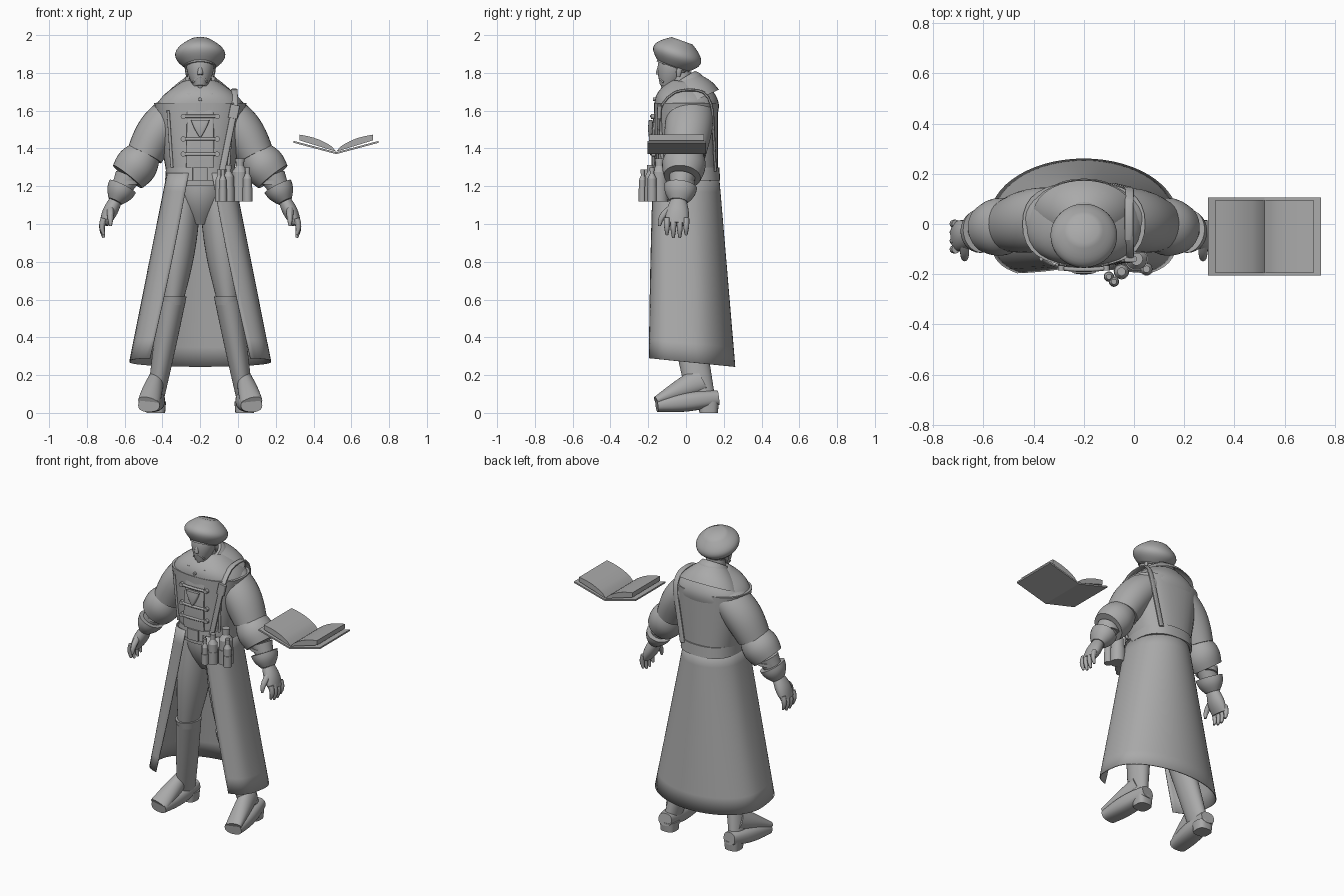
import bpy, bmesh, math
from mathutils import Vector

cube = bpy.data.objects.get("Cube")
if cube:
    bpy.data.objects.remove(cube, do_unlink=True)

BODY = Vector((-.2, 0, 0))      # the figure stands beside the floating book
ACROSS, DEPTH, UP = Vector((1, 0, 0)), Vector((0, 1, 0)), Vector((0, 0, 1))

grey = bpy.data.materials.new("plain_grey")
grey.use_nodes = True
grey.diffuse_color = (.4, .4, .4, 1)
grey.node_tree.nodes["Principled BSDF"].inputs["Base Color"].default_value = grey.diffuse_color


def finish(name, bm, subdivisions=1):
    """Turn a bmesh into a named, smoothly shaded object."""
    bmesh.ops.recalc_face_normals(bm, faces=bm.faces)
    mesh = bpy.data.meshes.new(name)
    bm.to_mesh(mesh)
    bm.free()
    part = bpy.data.objects.new(name, mesh)
    bpy.context.collection.objects.link(part)
    mesh.materials.append(grey)
    if subdivisions:
        smooth = part.modifiers.new("smooth", 'SUBSURF')
        smooth.levels = smooth.render_levels = subdivisions
        smooth.boundary_smooth = 'PRESERVE_CORNERS'
    bpy.ops.object.select_all(action='DESELECT')
    part.select_set(True)
    bpy.context.view_layer.objects.active = part
    bpy.ops.object.shade_smooth_by_angle(angle=math.radians(40))
    return part


def power(value, exponent):
    return math.copysign(abs(value) ** (2 / exponent), value)


def bridge(bm, rows, closed):
    for row, following in zip(rows, rows[1:]):
        count = len(row)
        for k in range(count if closed else count - 1):
            after = (k + 1) % count
            bm.faces.new((row[k], row[after], following[after], following[k]))


def skin(name, points, sizes, ref=DEPTH, square=2, sides=16, cap=True):
    """Skin superelliptic rings set across a path; the second size runs along ref."""
    bm = bmesh.new()
    crease = bm.edges.layers.float.new("crease_edge")
    rings = []
    for i, (point, (wide, deep)) in enumerate(zip(points, sizes)):
        along = (points[min(i + 1, len(points) - 1)] - points[max(i - 1, 0)]).normalized()
        v = (ref - along * ref.dot(along)).normalized()
        u = v.cross(along)
        angles = [math.tau * (k + .5) / sides for k in range(sides)]
        rings.append([bm.verts.new(BODY + point + u * wide * power(math.cos(a), square)
                                   + v * deep * power(math.sin(a), square)) for a in angles])
    bridge(bm, rings, True)
    if cap:
        for ring in (rings[0], rings[-1]):
            for edge in bm.faces.new(ring).edges:
                edge[crease] = 1
    return finish(name, bm)


def limb(name, start, end, wide, deep=None, bulge=0, bend=(0, 0, 0), mirror=False, **style):
    """A tapering form between two points, swelling and bending in the middle."""
    deep = deep or wide
    for flip in (1, -1) if mirror else (1,):
        points, sizes = [], []
        for step in range(7):
            t = step / 6
            swell = math.sin(math.pi * t)
            point = Vector(start).lerp(Vector(end), t) + Vector(bend) * swell
            point.x *= flip
            points.append(point)
            sizes.append([a + (b - a) * t + bulge * swell for a, b in (wide, deep)])
        skin(name, points, sizes, **style)


def pair(name, *shape, **style):
    limb(name, *shape, mirror=True, **style)


# Torso, with a rule for its surface that places everything worn on it
WAIST, CHEST = 1.2, 1.64
SLIM, BROAD, THICK = .17, .25, .172
limb("coat_torso", (0, 0, WAIST), (0, 0, CHEST), (SLIM, BROAD), (THICK, THICK), square=2.5)
limb("coat_shoulders", (0, 0, 1.6), (0, .02, 1.75), (BROAD, .1), (THICK, .1),
     bulge=.03, square=2.3)


def on_torso(x, z, face=-1, lift=0):
    half = SLIM + (BROAD - SLIM) * (z - WAIST) / (CHEST - WAIST)
    reach = THICK * max(0, 1 - abs(x / half) ** 2.5) ** .4
    return Vector((x, face * (reach + lift), z))


limb("belt", (0, 0, 1.23), (0, 0, 1.3), (.19, .185), (.185, .18), square=2.5)
limb("belt_buckle", on_torso(0, 1.23, lift=.01), on_torso(0, 1.3, lift=.01),
     (.04, .04), (.01, .01), square=5)
limb("mantle_collar", (0, .04, 1.65), (0, -.01, 1.76), (.205, .09), (.15, .085),
     bulge=.012, cap=False, sides=20)
limb("neck_scarf", (0, .01, 1.72), (0, -.02, 1.77), (.1, .08), (.1, .08), bulge=.01)
limb("neck", (0, -.01, 1.66), (0, -.03, 1.8), (.07, .06))

# Vest front: placket, clasps, studs, badge and button
limb("vest_placket", on_torso(0, 1.3), (0, -.14, 1.69), (.075, .07), (.01, .01),
     bend=(0, -.015, 0), square=5)
for height in (1.37, 1.45, 1.57):
    bar = [on_torso(step * .03, height, lift=.01) for step in range(-3, 4)]
    skin("vest_clasp", bar, [(.01, .01)] * len(bar), ref=UP, sides=8)
    stud = on_torso(.09, height)
    pair("clasp_stud", stud, stud - DEPTH * .02, (.015, .015), ref=UP, sides=8)
limb("shield_badge", (0, -.187, 1.55), (0, -.187, 1.46), (.05, .005), (.01, .01),
     bulge=.004, square=4)
limb("collar_button", (0, -.12, 1.66), (0, -.175, 1.66), (.015, .01), ref=UP, sides=8)
pair("vest_edging", on_torso(.15, 1.3), on_torso(.17, 1.6), (.008, .008))

# Shoulder strap over the model's left side
levels = [WAIST + .08 + step * .07 for step in range(6)]
front, back = [[on_torso(.1 + .2 * (z - WAIST), z, face, .008) for z in levels]
               for face in (-1, 1)]
strap = front + [Vector((.18, y, 1.71)) for y in (-.06, .02, .1)] + back[::-1]
skin("shoulder_strap", strap, [(.008, .018)] * len(strap), ref=ACROSS, square=4, sides=8)
limb("strap_buckle", front[-2], front[-1], (.025, .025), (.012, .012), square=5)

# Coat skirt, open at the front: round behind, squarer before
bm = bmesh.new()
rows = []
for step in range(6):
    t = step / 5
    row = []
    for k in range(-12, 13):
        a = k / 12 * math.radians(173 - 23 * t)
        square = 2 if math.cos(a) > 0 else 4
        x = (.175 + .2 * t) * power(math.sin(a), square)
        y = .025 * t + (.173 + .062 * t) * power(math.cos(a), square)
        z = 1.27 + (.27 - .1 * y - 1.27) * t
        row.append(bm.verts.new(BODY + Vector((x, y, z))))
    rows.append(row)
bridge(bm, rows, False)
cloth = finish("coat_skirt", bm).modifiers.new("cloth", 'SOLIDIFY')
cloth.thickness, cloth.offset = .006, 0

# Arms and gloves: a slim upper sleeve ending in a gathered puff
shoulder, elbow = Vector((.1, .03, 1.61)), Vector((.385, -.02, 1.25))
wrist, knuckles = Vector((.45, -.04, 1.12)), Vector((.51, -.05, 1))
cuff = elbow.lerp(wrist, .4)
pair("upper_sleeve", shoulder, shoulder.lerp(elbow, .68), (.1, .1), (.12, .11),
     bulge=.015, bend=(.015, 0, .02))
pair("sleeve_puff", shoulder.lerp(elbow, .62), elbow, (.08, .1), (.09, .1), bulge=.024)
pair("forearm", elbow, wrist, (.07, .04))
pair("bracer_band", elbow - UP * .02, elbow - UP * .04, (.07, .07))
pair("glove_cuff", cuff, wrist, (.08, .04), (.09, .05), bulge=.01)
pair("glove_palm", wrist, knuckles, (.035, .025), (.045, .06), bulge=.01)
for finger in range(4):
    root = knuckles + DEPTH * (finger - 1.5) * .034 + UP * .03
    tip = root - UP * (.11 - .015 * abs(finger - 1.5))
    pair("glove_finger", root, tip, (.018, .008), bulge=.004, bend=(.01, 0, 0), sides=8)
thumb = Vector((.475, -.07, 1.09))
pair("glove_thumb", thumb, thumb - DEPTH * .07 - UP * .1, (.02, .008), bulge=.005,
     bend=(0, -.02, 0), sides=8)

# Trousers and boots
hip, knee = Vector((.08, 0, 1.2)), Vector((.147, -.02, .6))
ankle, toe = Vector((.235, .08, .08)), Vector((.272, -.155, .04))
heel = Vector((.235, .12, 0))
limb("trouser_seat", (0, -.01, 1.25), (0, 0, 1), (.15, .06), (.15, .08), bulge=.03)
pair("trouser_leg", hip, knee, (.085, .06), (.125, .08), bulge=.023)
pair("boot_shaft", knee, ankle, (.072, .045), (.09, .075), bulge=.002)
pair("boot_top", knee - UP * .03, knee + UP * .015, (.068, .076), (.085, .095))
pair("boot_instep", ankle + UP * .1, toe + UP * .015, (.04, .06), (.07, .03), bulge=.005)
pair("boot_foot", heel + Vector((0, .05, .08)), toe, (.045, .058), (.04, .036),
     bulge=.016, ref=UP, square=2.5)
pair("boot_heel", heel, heel + UP * .06, (.05, .055), square=3)

# Head: face, beard, ears and tilted beret
limb("head", (0, -.1, 1.725), (0, -.04, 1.94), (.035, .05), (.04, .06), bulge=.034)
limb("nose", (0, -.132, 1.85), (0, -.147, 1.79), (.008, .015), bulge=.004, sides=8)
limb("goatee", (0, -.12, 1.77), (0, -.12, 1.71), (.035, .006), (.025, .008), sides=10)
pair("brow", (.01, -.135, 1.85), (.06, -.11, 1.85), (.01, .008), ref=UP,
     bend=(0, -.005, .005), sides=8)
pair("moustache", (0, -.14, 1.78), (.038, -.12, 1.75), (.008, .006), ref=UP,
     bend=(0, -.005, .005), sides=8)
pair("ear", (.07, -.04, 1.78), (.073, -.035, 1.84), (.004, .004), (.01, .01),
     bulge=.006, sides=8)
crown, brim = Vector((0, -.02, 1.97)), Vector((0, -.07, 1.83))
limb("beret", brim, crown, (.08, .06), bulge=.068, sides=20)
limb("beret_band", brim, brim.lerp(crown, .2), (.086, .086), (.093, .093))

# Flasks in holders on the belt
for x, y, radius in ((.21, -.14, .045), (.15, -.19, .03), (.1, -.21, .02),
                     (.25, -.18, .025), (.12, -.23, .02)):
    base = Vector((x, y, 1.13))
    height = UP * (.1 + radius * 2.4)
    neck, rim = base + height * .7, base + height
    limb("flask", base, neck, (radius, radius), sides=10)
    limb("flask_shoulder", neck, base + height * .85, (radius, radius * .5), sides=10)
    limb("flask_neck", neck, rim, (radius * .5, radius * .5), sides=10)
    limb("flask_stopper", rim - UP * .01, rim + UP * .01, (radius * .6, radius * .6), sides=10)
    limb("flask_holder", base - UP * .01, base + height * .4,
         (radius * 1.1, radius * 1.1), sides=10)


def book_half(name, side, reach, low, thick, curl, arch, margin):
    """One slanting half of the open book, extruded from front to back."""
    bm = bmesh.new()
    rows = []
    for step in range(9):
        t = step / 8
        bottom = low + .06 * t
        top = bottom + thick * t ** curl + arch * math.sin(math.pi * t)
        corners = ((margin - .205, bottom), (.105 - margin, bottom),
                   (.105 - margin, top), (margin - .205, top))
        rows.append([bm.verts.new((.52 + side * reach * t, y, z)) for y, z in corners])
    bridge(bm, rows, True)
    for end in (rows[0], rows[-1]):
        bm.faces.new(end)
    finish(name, bm, subdivisions=0)


# Open floating book
for side in (1, -1):
    book_half("book_cover", side, .225, 1.37, .01, 0, 0, 0)
    book_half("book_pages", side, .195, 1.383, .03, .3, .012, .01)
